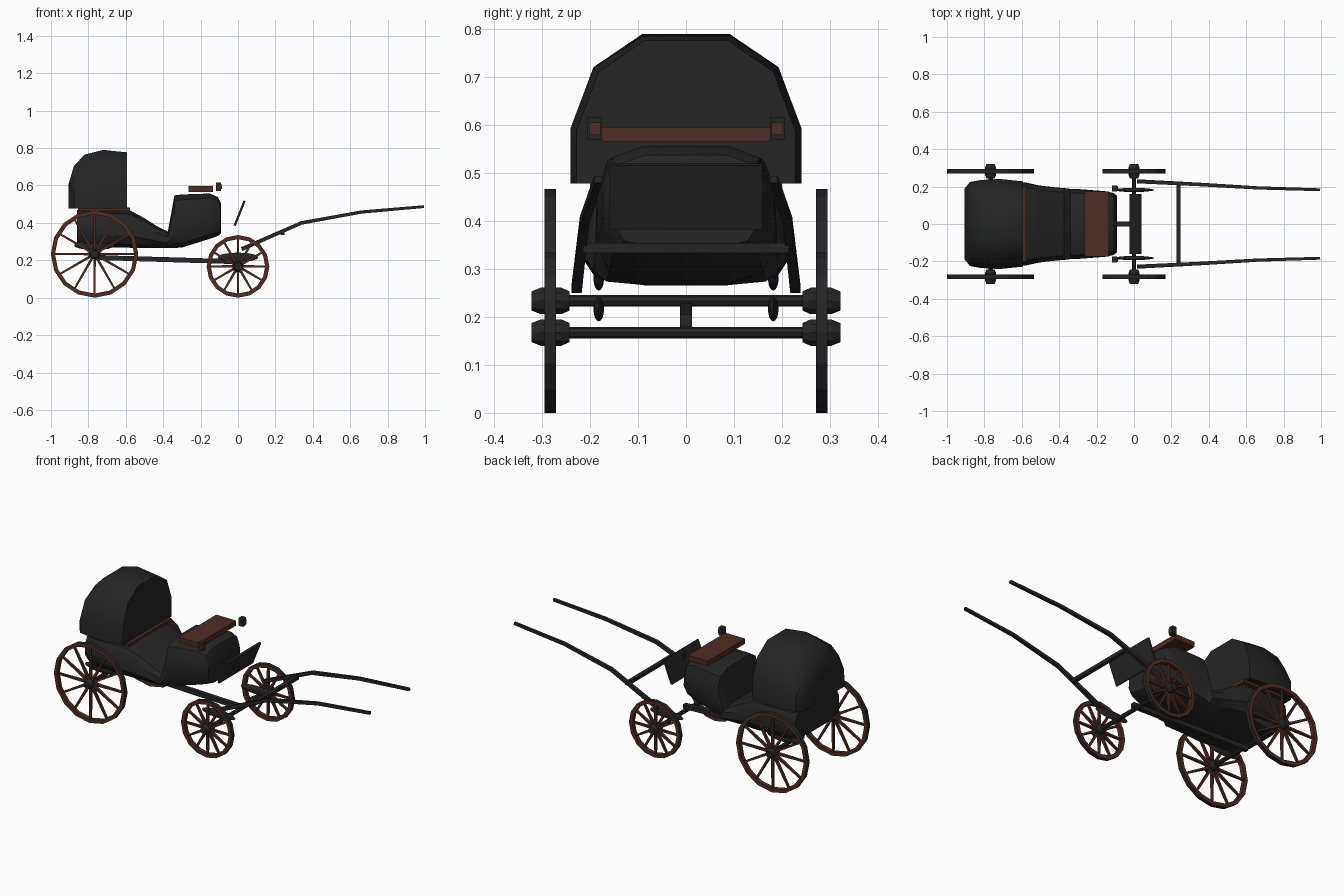
import bpy, bmesh, math
from mathutils import Vector

if "Cube" in bpy.data.objects:
    bpy.data.objects.remove(bpy.data.objects["Cube"])


def material(name, rgb):
    m = bpy.data.materials.new(name)
    m.diffuse_color = (*rgb, 1)
    m.use_nodes = True
    m.node_tree.nodes["Principled BSDF"].inputs["Base Color"].default_value = m.diffuse_color
    return m


BLACK = material("black leather", (0.019, 0.019, 0.019))
BROWN = material("brown wood", (0.075, 0.027, 0.017))


def finish(name, bm, mats, smooth=None):
    bmesh.ops.recalc_face_normals(bm, faces=bm.faces)
    me = bpy.data.meshes.new(name)
    bm.to_mesh(me)
    bm.free()
    ob = bpy.data.objects.new(name, me)
    bpy.context.collection.objects.link(ob)
    for m in mats:
        me.materials.append(m)
    if smooth:
        bpy.ops.object.select_all(action='DESELECT')
        ob.select_set(True)
        bpy.context.view_layer.objects.active = ob
        bpy.ops.object.shade_smooth_by_angle(angle=math.radians(smooth))
    return ob


def skin(bm, rings, closed=False):
    """Join successive rings of points with quads, capping open ends."""
    vs = [[bm.verts.new(p) for p in r] for r in rings]
    n, k = len(vs), len(vs[0])
    for i in range(n if closed else n - 1):
        a, b = vs[i], vs[(i + 1) % n]
        for j in range(k):
            bm.faces.new((a[j], a[(j + 1) % k], b[(j + 1) % k], b[j]))
    if not closed:
        bm.faces.new(vs[0])
        bm.faces.new(vs[-1])


def rod(bm, pts, w, h, side=(0, 1, 0)):
    """Rectangular bar along a path; w and h may taper as (start, end)."""
    pts = [Vector(p) for p in pts]
    rings = []
    for i, p in enumerate(pts):
        d = (pts[min(i + 1, len(pts) - 1)] - pts[max(i - 1, 0)]).normalized()
        s = Vector(side)
        s = (s - d * s.dot(d)).normalized()
        u = d.cross(s)
        t = i / (len(pts) - 1)
        ww, hh = [(v[0] * (1 - t) + v[1] * t) / 2 if isinstance(v, tuple) else v / 2 for v in (w, h)]
        rings.append([p + s * a * ww + u * b * hh for a, b in ((1, 1), (-1, 1), (-1, -1), (1, -1))])
    skin(bm, rings)


def bar(name, pts, w, h, mat, side=(0, 1, 0)):
    bm = bmesh.new()
    rod(bm, pts, w, h, side)
    return finish(name, bm, [mat])


def box(name, x, y, z, mat):
    ym, zm = sum(y) / 2, sum(z) / 2
    return bar(name, [(x[0], ym, zm), (x[1], ym, zm)], y[1] - y[0], z[1] - z[0], mat)


def lathe(name, cx, cz, profile, mat, n=10, smooth=None):
    """Turned part around an axis along y."""
    bm = bmesh.new()
    skin(bm, [[(cx + r * math.cos(math.tau * i / n), y, cz + r * math.sin(math.tau * i / n))
               for i in range(n)] for y, r in profile])
    return finish(name, bm, [mat], smooth)


def wheel(name, cx, cy, r):
    # rim with a dark tyre on the tread
    bm = bmesh.new()
    rings = []
    for i in range(16):
        a = math.tau * i / 16
        rings.append([(cx + q * math.cos(a), cy + y, r + q * math.sin(a))
                      for q, y in ((r, -.012), (r, .012), (r - .022, .012), (r - .022, -.012))])
    skin(bm, rings, True)
    bmesh.ops.recalc_face_normals(bm, faces=bm.faces)
    for f in bm.faces:
        out = f.calc_center_median() - Vector((cx, cy, r))
        f.material_index = 1 if f.normal.dot(out.normalized()) > .7 else 0
    finish(name + "_rim", bm, [BROWN, BLACK])
    # spokes
    bm = bmesh.new()
    for i in range(12):
        a = math.tau * i / 12
        d = Vector((math.cos(a), 0, math.sin(a)))
        c = Vector((cx, cy, r))
        rod(bm, [c + d * .015, c + d * (r - .015)], (.016, .012), (.014, .010))
    finish(name + "_spokes", bm, [BROWN])
    # hub
    s = math.copysign(1, cy)
    lathe(name + "_hub", cx, r, [(s * .243, .021), (s * .26, .029), (s * .303, .029), (s * .322, .021)], BLACK, 10)


def section(x, w, z0, z1, shape):
    """Mirrored cross-section from (width, height) fractions."""
    half = [(w * a, z0 + (z1 - z0) * b) for a, b in shape]
    return [(x, y, z) for y, z in half] + [(x, -y, z) for y, z in reversed(half)]


# running gear
for label, x, r in (("rear", -.767, .2335), ("front", 0, .1675)):
    lathe(label + "_axle", x, r, [(-.25, .012), (.25, .012)], BLACK, 8)
    for tag, s in (("left", -1), ("right", 1)):
        wheel(f"{label}_{tag}_wheel", x, s * .283, r)
bar("perch_pole", [(-.767, 0, .215), (.01, 0, .192)], .025, .026, BLACK)

for tag, s in (("left", -1), ("right", 1)):
    # springs
    for label, x, z in (("front", 0, .216), ("rear", -.767, .28)):
        bm = bmesh.new()
        bmesh.ops.create_uvsphere(bm, u_segments=12, v_segments=8, radius=1)
        for v in bm.verts:
            v.co = (x + v.co.x * .11, s * .182 + v.co.y * .011, z + v.co.z * .025)
        finish(f"{label}_{tag}_spring", bm, [BLACK], 40)
    # shafts
    bar(tag + "_shaft", [(.02, s * .228, .26), (.34, s * .212, .40), (.66, s * .193, .458), (.995, s * .183, .487)],
        (.021, .015), (.021, .015), BLACK)
    # lamps
    box(tag + "_lamp", (-.118, -.09), (s * .19 - .015, s * .19 + .015), (.57, .617), BLACK)
    box(tag + "_lamp_glass", (-.091, -.086), (s * .19 - .012, s * .19 + .012), (.58, .606), BROWN)
bar("shaft_crossbar", [(.237, -.215, .344), (.237, .215, .344)], .022, .02, BLACK, (1, 0, 0))

# body tub, notched between passenger bench and driver's box
tub = [(.42, 0), (.86, .09), (1, .32), (.99, .68), (.88, .9), (.5, 1)]
bm = bmesh.new()
skin(bm, [section(x, w, z0, z1, tub) for x, w, z0, z1 in (
    (-.86, .205, .29, .468), (-.82, .222, .272, .47), (-.58, .222, .267, .468), (-.5, .205, .266, .425),
    (-.43, .197, .266, .38), (-.375, .192, .266, .353), (-.34, .188, .266, .547), (-.30, .187, .268, .552),
    (-.15, .175, .315, .557), (-.107, .165, .33, .538), (-.09, .15, .345, .50))])
finish("body", bm, [BLACK], 35)

# folding hood
hood = [(1, 0), (1, .37), (.8, .78), (.38, 1)]
bm = bmesh.new()
skin(bm, [section(x, w, .478, z, hood) for x, w, z in (
    (-.905, .19, .61), (-.877, .225, .705), (-.82, .235, .765), (-.72, .241, .79), (-.594, .228, .777))])
finish("hood", bm, [BLACK], 40)

# wooden rail, driver seat and dashboard
box("hood_rail", (-.855, -.577), (-.2, .2), (.463, .482), BROWN)
box("driver_seat", (-.265, -.135), (-.175, .175), (.566, .596), BROWN)
bar("dashboard", [(-.018, 0, .385), (.035, 0, .518)], .32, .012, BLACK)
